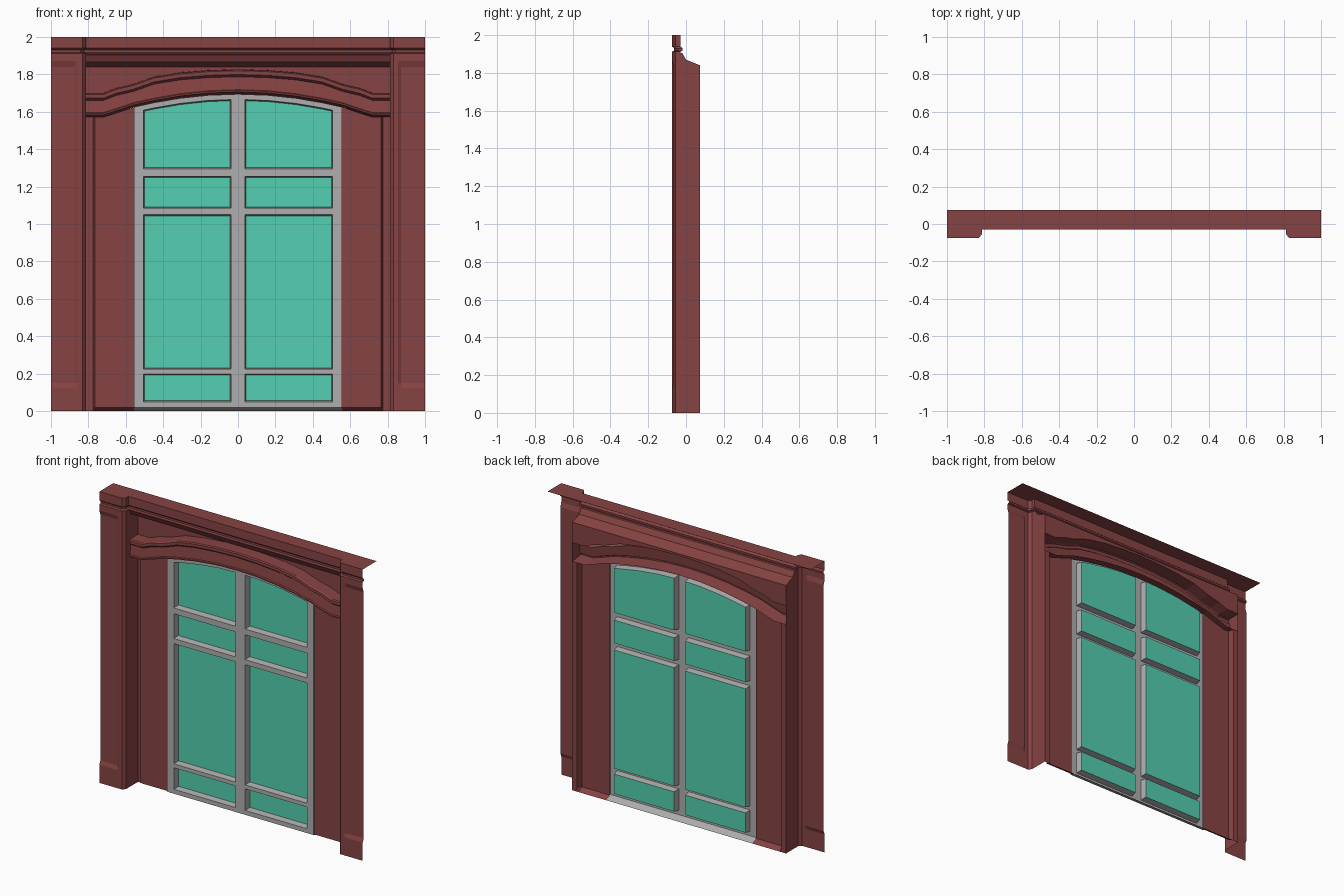
import bpy
import bmesh

cube = bpy.data.objects.get("Cube")
if cube:
    bpy.data.objects.remove(cube, do_unlink=True)


def material(name, rgb):
    mat = bpy.data.materials.new(name)
    mat.use_nodes = True
    color = (*rgb, 1)
    mat.diffuse_color = color
    mat.node_tree.nodes["Principled BSDF"].inputs["Base Color"].default_value = color
    return mat


RED = material("dark red paint", (0.245, 0.056, 0.056))
GREY = material("grey frame", (0.43, 0.43, 0.43))
GLASS = material("green glass", (0.088, 0.63, 0.44))

BACK = 0.075      # rear plane of the shell
PANEL = 0.035     # side panel plane
FRAME = 0.025     # window frame front
PANE = 0.068      # glass plane
EDGE = 0.812      # inner side of the pilasters
HALF = 0.555      # half width of the window


def build(name, mat, sheets=(), polygons=()):
    """Make half of a part from lofted sheets and polygons, mirrored in x."""
    bm = bmesh.new()
    for rows in sheets:
        grid = [[bm.verts.new(p) for p in row] for row in rows]
        for a, b in zip(grid, grid[1:]):
            for i in range(len(a) - 1):
                bm.faces.new((a[i], a[i + 1], b[i + 1], b[i]))
    for points in polygons:
        bm.faces.new([bm.verts.new(p) for p in points])
    bmesh.ops.remove_doubles(bm, verts=bm.verts, dist=0.0001)
    bmesh.ops.recalc_face_normals(bm, faces=bm.faces)
    # Turn the sheet so that it faces the front and the top
    if sum((f.normal.y - f.normal.z) * f.calc_area() for f in bm.faces) > 0:
        bmesh.ops.reverse_faces(bm, faces=bm.faces)
    mesh = bpy.data.meshes.new(name)
    bm.to_mesh(mesh)
    bm.free()
    mesh.materials.append(mat)
    obj = bpy.data.objects.new(name, mesh)
    bpy.context.collection.objects.link(obj)
    mirror = obj.modifiers.new("mirror", 'MIRROR')
    mirror.merge_threshold = 0.0005
    return obj


# Arch stations: x, lower edge, upper edge
ARCH = [(0, 1.706, 1.827), (0.16, 1.70, 1.822), (0.31, 1.684, 1.81),
        (0.45, 1.66, 1.787), (0.56, 1.636, 1.748), (0.65, 1.605, 1.727),
        (0.72, 1.583, 1.70), (EDGE, 1.583, 1.70)]


def arch_low(x):
    for (x0, z0, _), (x1, z1, _) in zip(ARCH, ARCH[1:]):
        if x <= x1:
            return z0 + (z1 - z0) * (x - x0) / (x1 - x0)


def soffit(x):
    return arch_low(x) - 0.012


# Cornice: a stepped profile that follows the pilaster and the lintel
def cornice_row(d, z):
    plan = [(1, -0.075), (0.83, -0.075), (EDGE, -0.055), (EDGE, -0.03), (0, -0.03)]
    return [(x + (d if 0 < x < 1 else 0), y + d, z) for x, y in plan]


steps = [(0, 2), (0, 1.94), (0.012, 1.93), (0.012, 1.917), (0, 1.912), (0, 1.905)]
build("cornice", RED, [[cornice_row(d, z) for d, z in steps]])
top = cornice_row(0, 2)
build("cornice_top", RED, [[top, [(x, BACK, z) for x, y, z in top]]])

# Pilasters: chamfered inner corner and shallow sunk panel
rows = []
for z, back, sunk in [(1.905, -0.02, 0), (1.87, 0, 0), (1.84, BACK, 0.01),
                      (0.15, BACK, 0.01), (0.125, BACK, 0), (0, BACK, 0)]:
    front = -0.075
    rows.append([(EDGE, back, z), (EDGE, -0.055, z), (0.83, front, z),
                 (0.855, front, z), (0.87, front + sunk, z), (1, front + sunk, z)])
build("pilasters", RED, [rows])

# Lintel: slopes back under the cornice, then drops to the arch
slope = [(-0.03, 1.905), (-0.02, 1.902), (0, 1.866), (BACK, 1.84)]
build("lintel", RED, [
    [[(x, y, z) for y, z in slope] for x in (0, EDGE)],
    [[(x, BACK, 1.84), (x, BACK, hi)] for x, lo, hi in ARCH]])

# Arched hood moulding
build("arch_moulding", RED, [[
    [(x, BACK, hi), (x, -0.012, hi - 0.002), (x, -0.02, hi - 0.008),
     (x, -0.02, hi - 0.028), (x, -0.004, hi - 0.04),
     (x, -0.012, lo + 0.012), (x, -0.02, lo + 0.008), (x, -0.02, lo),
     (x, BACK, lo - 0.012)] for x, lo, hi in ARCH]])

# Raised side panels with bevelled edges, and the strips beside them
panel = [[(x, BACK, 0), (x, PANEL, 0.02), (x, PANEL, soffit(x))]
         for x in (HALF, 0.65, 0.72, 0.765)]
panel.append([(0.775, BACK, z) for z in (0, 0.02, soffit(0.775))])
strip = [[(x, BACK, 0), (x, BACK, soffit(x))] for x in (0.775, EDGE)]
build("side_panels", RED, [panel, strip])

# Window openings: outline of each pane in one half
INNER, OUTER = 0.037, 0.505
TOP_XS = [INNER, 0.16, 0.31, 0.45, OUTER]
bars = [(0.05, 0.198), (0.225, 1.05), (1.085, 1.255), (1.295, None)]


def outline(low, high, inset):
    x0, x1 = INNER + inset, OUTER - inset
    points = [(x0, low + inset), (x1, low + inset)]
    if high:
        return points + [(x1, high - inset), (x0, high - inset)]
    xs = [x0] + TOP_XS[1:-1] + [x1]
    return points + [(x, arch_low(x) - 0.04 - inset) for x in reversed(xs)]


reveals, panes = [], []
for low, high in bars:
    outer = [(x, FRAME, z) for x, z in outline(low, high, 0)]
    inner = [(x, PANE, z) for x, z in outline(low, high, 0.006)]
    reveals.append([outer + outer[:1], inner + inner[:1]])
    panes.append(inner)
build("window_panes", GLASS, polygons=panes)
build("window_reveals", GREY, reveals)


# Window frame: stiles, mullion, rails and glazing bars
def plate(xs, low, high):
    return [[(x, FRAME, low(x)), (x, FRAME, high(x))] for x in xs]


def level(z):
    return lambda x: z


faces = [plate((0, INNER), level(0.02), soffit),
         plate((OUTER, HALF), level(0.02), soffit),
         plate((INNER, OUTER), level(0.02), level(0.05)),
         plate(TOP_XS, lambda x: arch_low(x) - 0.04, soffit)]
for (_, below), (above, _) in zip(bars, bars[1:]):
    faces.append(plate((INNER, OUTER), level(below), level(above)))
edge = [[(HALF, y, 0.02), (HALF, y, soffit(HALF))] for y in (FRAME, PANEL)]
sill = [[(x, FRAME, 0.02), (x, BACK, 0)] for x in (0, HALF)]
build("window_frame", GREY, faces + [edge])
build("window_sill", GREY, [sill])
